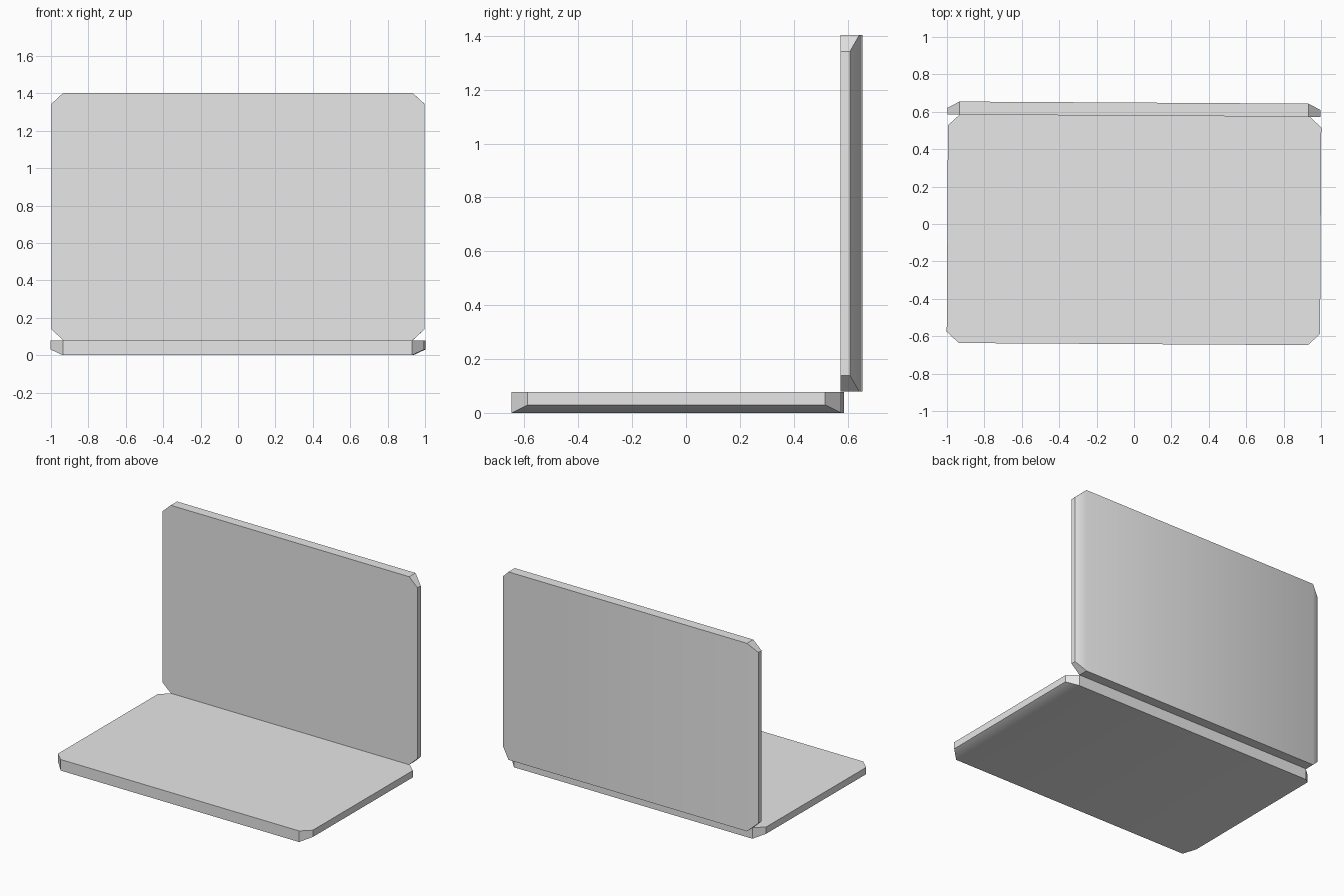
import bpy
import bmesh
import math

default = bpy.data.objects.get("Cube")
if default:
    bpy.data.objects.remove(default, do_unlink=True)

# Single light grey casing colour
grey = bpy.data.materials.new("light_grey")
grey.use_nodes = True
GREY = (0.8, 0.8, 0.8, 1.0)
grey.diffuse_color = GREY
grey.node_tree.nodes["Principled BSDF"].inputs["Base Color"].default_value = GREY

HALF_WIDTH = 0.998
CUT_X, CUT_Y = 0.065, 0.06   # clipped corners
TWIST = -0.006               # slight turn of the whole laptop


def casing(name, half_length, thickness, shoulder, location, tilt):
    """Slab with clipped corners, whose two sides slope in to the underside."""
    bm = bmesh.new()
    w, l = HALF_WIDTH, half_length
    quarter = [(w, l - CUT_Y), (w - CUT_X, l)]
    outline = (quarter + [(-x, y) for x, y in reversed(quarter)]
               + [(-x, -y) for x, y in quarter]
               + [(x, -y) for x, y in reversed(quarter)])
    top = [bm.verts.new((x, y, thickness)) for x, y in outline]
    low = [bm.verts.new((x, y, shoulder if abs(x) == w else 0))
           for x, y in outline]
    bm.faces.new(top)
    for i in range(len(outline)):
        j = (i + 1) % len(outline)
        bm.faces.new((top[i], low[i], low[j], top[j]))

    # Flat underside and the sloped strip along each side
    bm.faces.new([v for v in low if v.co.z == 0])
    for side in (1, -1):
        bm.faces.new([v for v in low if v.co.x * side > 0])
    bmesh.ops.recalc_face_normals(bm, faces=bm.faces)

    mesh = bpy.data.meshes.new(name)
    bm.to_mesh(mesh)
    bm.free()
    mesh.materials.append(grey)
    obj = bpy.data.objects.new(name, mesh)
    bpy.context.collection.objects.link(obj)
    obj.location = location
    obj.rotation_euler = (tilt, 0, TWIST)
    bpy.ops.object.select_all(action="DESELECT")
    obj.select_set(True)
    bpy.context.view_layer.objects.active = obj
    bpy.ops.object.shade_smooth_by_angle(angle=math.radians(30))
    return obj


# Keyboard base lying flat
casing("keyboard_base", 0.612, 0.078, 0.03, (0, -0.03, 0), 0)

# Screen lid standing upright on the back edge, its flat face to the front
casing("screen_lid", 0.662, 0.07, 0.034, (0, 0.649, 0.741), math.radians(90))
